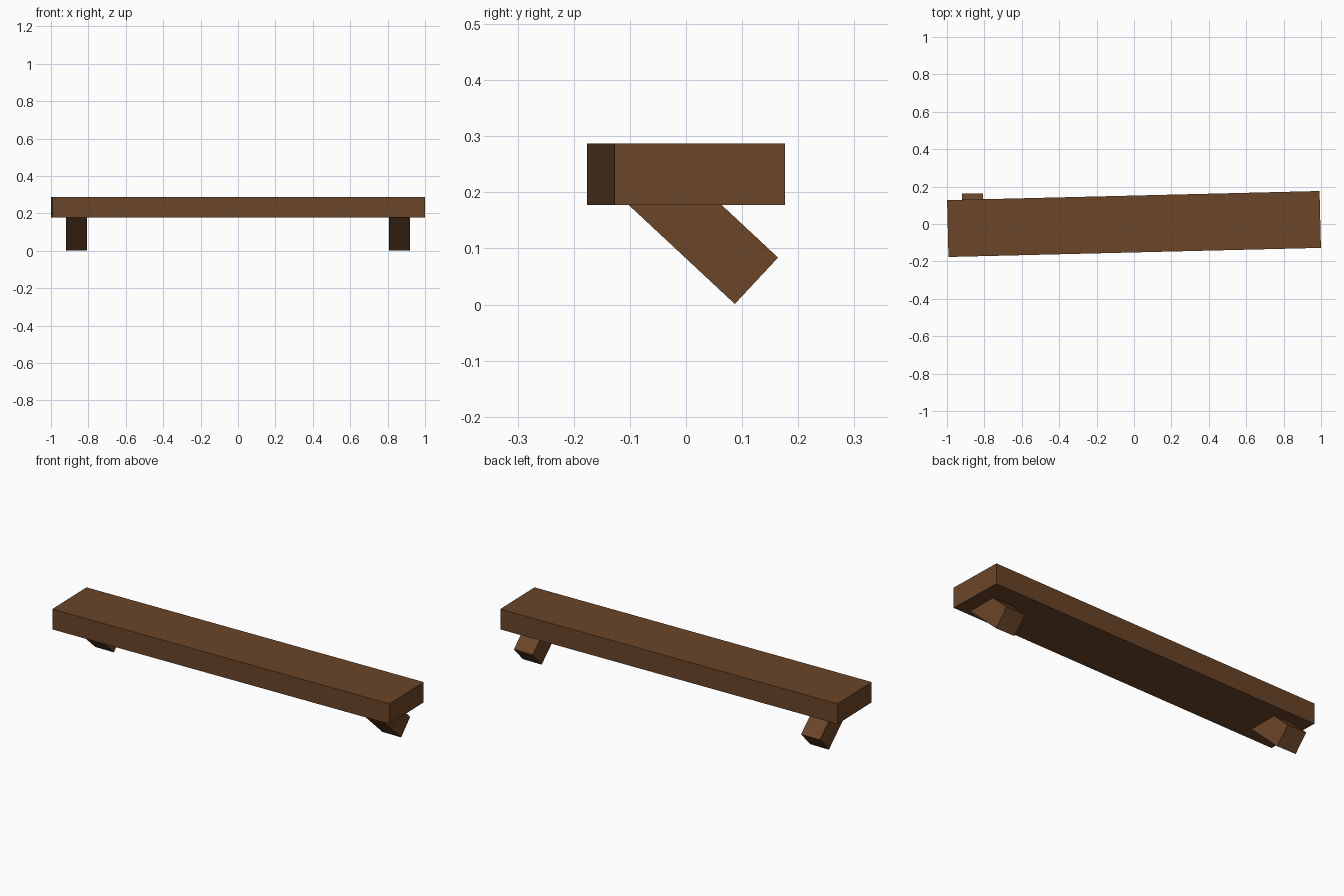
import bpy, math
from mathutils import Matrix, Vector

if "Cube" in bpy.data.objects:
    bpy.data.objects.remove(bpy.data.objects["Cube"])

wood = bpy.data.materials.new("dark_wood")
wood.diffuse_color = (0.147, 0.06, 0.022, 1)
wood.use_nodes = True
wood.node_tree.nodes["Principled BSDF"].inputs["Base Color"].default_value = wood.diffuse_color


def box(name, size, loc, rot):
    bpy.ops.mesh.primitive_cube_add(size=1, location=loc, rotation=rot)
    ob = bpy.context.object
    ob.name = name
    ob.scale = size
    ob.data.materials.append(wood)
    return ob


# Long plank seat, slightly turned about the vertical
box("seat_plank", (1.992, 0.304, 0.11), (0, 0, 0.232), (0, 0, math.radians(1.4)))

# Slanted square legs, their upper ends sunk into the plank
tilt = math.radians(43)
thick, length = 0.113, 0.28
across = Vector((0, math.sin(tilt), math.cos(tilt)))
along = Vector((0, -math.cos(tilt), math.sin(tilt)))
foot = Vector((0, 0.087, 0.001))   # lowest edge of each leg
for side, name in ((-1, "left_leg"), (1, "right_leg")):
    centre = foot + across * thick / 2 + along * length / 2
    centre.x = side * 0.8625
    box(name, (thick, length, thick), centre, (-tilt, 0, 0))
